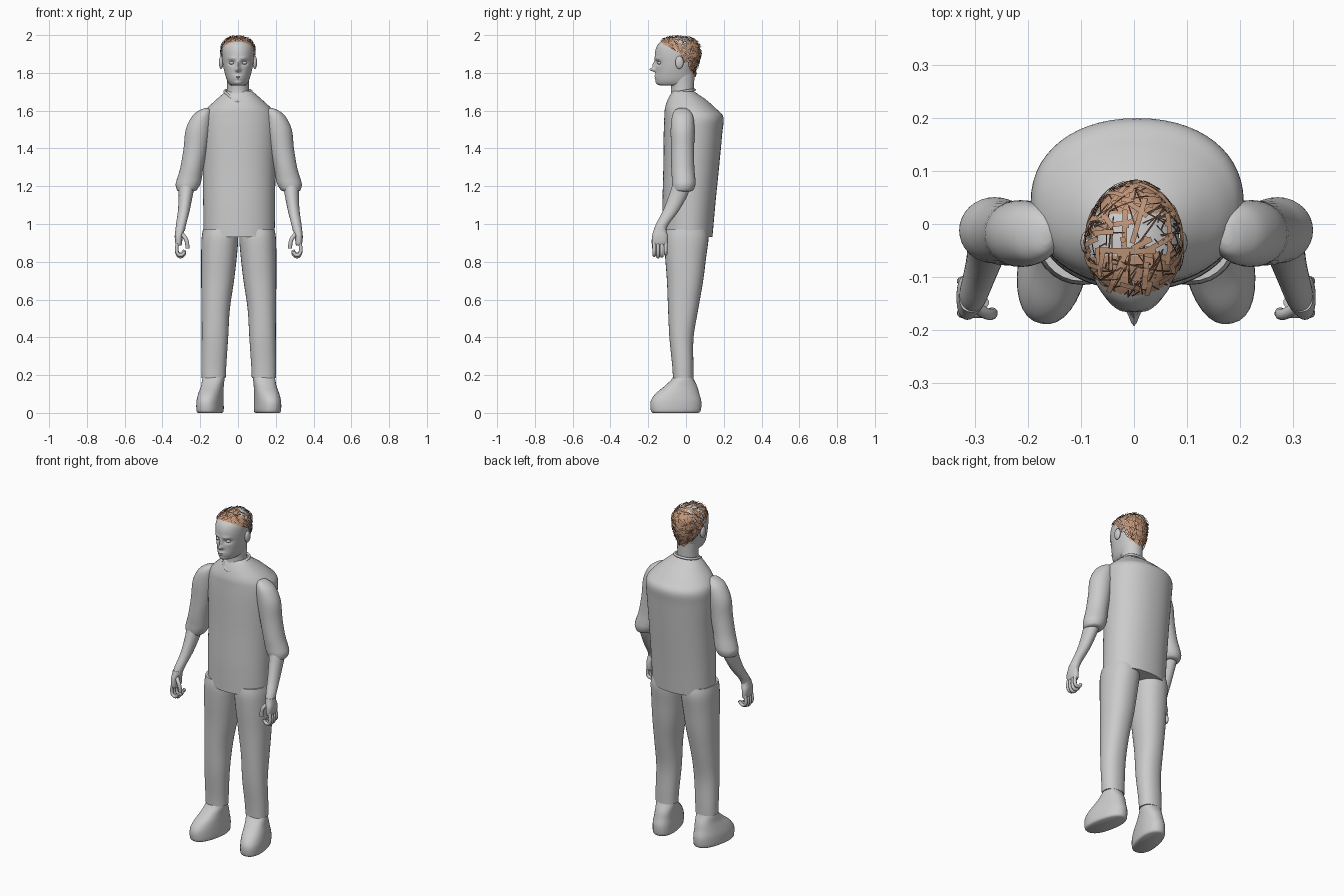
import bpy, bmesh, math, random
from mathutils import Vector
from mathutils.bvhtree import BVHTree

random.seed(4)
cube = bpy.data.objects.get("Cube")
if cube:
    bpy.data.objects.remove(cube)


def material(name, rgb):
    m = bpy.data.materials.new(name)
    m.use_nodes = True
    m.diffuse_color = (*rgb, 1)
    m.node_tree.nodes["Principled BSDF"].inputs["Base Color"].default_value = (*rgb, 1)
    return m


GREY = material("plain grey", (0.6, 0.6, 0.6))
TAN = material("hair tan", (0.52, 0.3, 0.19))
BROWN = material("hair dark brown", (0.1, 0.05, 0.03))


def finish(name, bm, mats=(GREY,), smooth=True):
    me = bpy.data.meshes.new(name)
    bm.to_mesh(me)
    bm.free()
    for m in mats:
        me.materials.append(m)
    for p in me.polygons:
        p.use_smooth = smooth
    ob = bpy.data.objects.new(name, me)
    bpy.context.collection.objects.link(ob)
    if smooth:
        bpy.ops.object.select_all(action="DESELECT")
        ob.select_set(True)
        bpy.context.view_layer.objects.active = ob
        bpy.ops.object.shade_smooth_by_angle(angle=math.radians(50))
    return ob


def resample(rings, steps):
    """Catmull-Rom interpolation through the ring tuples."""
    out = []
    for i in range(len(rings) - 1):
        quad = [rings[max(0, min(len(rings) - 1, i + k))] for k in (-1, 0, 1, 2)]
        for s in range(steps):
            t = s / steps
            out.append([b + 0.5 * t * (c - a + t * (2*a - 5*b + 4*c - d + t * (3*(b - c) + d - a)))
                        for a, b, c, d in zip(*quad)])
    return out + [list(rings[-1])]


def loft(rings, sides=32, steps=4, power=2.0, turn=0.0, side=1, shift=0.0):
    """Skin horizontal rings (x, y, z, rx, ry); side = -1 gives the mirror image."""
    bm, loops = bmesh.new(), []
    for x, y, z, rx, ry in resample(rings, steps):
        loop = []
        for k in range(sides):
            a = math.tau * k / sides
            c, s = math.cos(a), math.sin(a)
            u = rx * math.copysign(abs(c) ** (2 / power), c)
            v = ry * math.copysign(abs(s) ** (2 / power), s)
            px = x + u * math.cos(turn) - v * math.sin(turn)
            py = y + u * math.sin(turn) + v * math.cos(turn)
            loop.append(bm.verts.new((side * px + shift, py, z)))
        loops.append(loop)
    for lo, hi in zip(loops, loops[1:]):
        for k in range(sides):
            j = (k + 1) % sides
            bm.faces.new((lo[k], lo[j], hi[j], hi[k]))
    bm.faces.new(loops[0])
    bm.faces.new(loops[-1])
    bmesh.ops.recalc_face_normals(bm, faces=bm.faces)
    return bm


def spans(rows, x=0.0):
    """Turn (z, half width, front y, back y) rows into rings."""
    return [(x, (f + b) / 2, z, w, (b - f) / 2) for z, w, f, b in rows]


def ellipsoid(name, centre, radii):
    bm = bmesh.new()
    bmesh.ops.create_uvsphere(bm, u_segments=20, v_segments=12, radius=1)
    for v in bm.verts:
        v.co = Vector(c + r * p for c, r, p in zip(centre, radii, v.co))
    return finish(name, bm)


def tube(name, points, radius, cyclic=False):
    cu = bpy.data.curves.new(name, "CURVE")
    cu.dimensions = "3D"
    cu.bevel_depth, cu.bevel_resolution, cu.use_fill_caps = radius, 3, True
    sp = cu.splines.new("NURBS")
    sp.points.add(len(points) - 1)
    for p, co in zip(sp.points, points):
        p.co = (*co, 1)
    sp.use_cyclic_u, sp.use_endpoint_u, sp.order_u = cyclic, not cyclic, 3
    cu.materials.append(GREY)
    ob = bpy.data.objects.new(name, cu)
    bpy.context.collection.objects.link(ob)


# Shirt body, neck and collar
finish("shirt_body", loft(spans([
    (0.93, .188, -.125, .14), (1.1, .19, -.125, .155), (1.3, .193, -.12, .175),
    (1.48, .2, -.118, .192), (1.565, .198, -.115, .198), (1.61, .172, -.112, .16),
    (1.655, .125, -.098, .11), (1.69, .085, -.08, .06), (1.705, .065, -.068, .04)], .006),
    sides=56, steps=6, power=2.15))
finish("neck", loft(spans([(1.6, .08, -.1, .03), (1.66, .066, -.088, .04),
                           (1.71, .057, -.078, .042), (1.8, .06, -.09, .045)])))
tube("collar", [(.075, 0, 1.705), (.06, -.065, 1.69), (0, -.105, 1.635), (-.06, -.065, 1.69),
                (-.075, 0, 1.705), (-.045, .045, 1.71), (.045, .045, 1.71)], .007, True)

# Head, with the face pushed in and out by soft bumps (x, z, x size, z size, depth)
head = loft(spans([
    (1.733, .03, -.13, -.02), (1.74, .046, -.15, .03), (1.765, .06, -.16, .042),
    (1.81, .073, -.16, .05), (1.85, .081, -.162, .064), (1.9, .086, -.165, .074),
    (1.94, .084, -.155, .072), (1.967, .068, -.132, .052), (1.984, .042, -.1, .02),
    (1.99, .012, -.06, -.02)]), sides=96, steps=8)
BUMPS = [(0, 1.817, .012, .011, .03), (0, 1.842, .009, .02, .016), (.03, 1.877, .022, .009, .006),
         (.033, 1.853, .017, .012, -.014), (0, 1.777, .022, .011, .009),
         (0, 1.776, .02, .003, -.007), (0, 1.747, .022, .011, .005)]
for v in head.verts:
    if v.co.y < -.08:
        for bx, bz, wx, wz, depth in BUMPS:
            v.co.y -= depth * math.exp(-((abs(v.co.x) - bx) / wx) ** 2 - ((v.co.z - bz) / wz) ** 2)

CENTRE = Vector((0, -.04, 1.87))


def in_hair(d):
    return d.z > .35 - (.5 if d.y < 0 else 1.5) * d.y


# Scalp patches at the fringe and the back, bare band across the crown
for f in head.faces:
    c = f.calc_center_median()
    if in_hair((c - CENTRE).normalized()) and abs(c.y + .02) > .04:
        f.material_index = 1
scalp = BVHTree.FromBMesh(head)
finish("head", head, (GREY, TAN))

# Short crossing hair strands laid over the scalp
hair = bmesh.new()
count = 0
while count < 420:
    d = Vector([random.gauss(0, 1) for _ in range(3)]).normalized()
    if not in_hair(d):
        continue
    flow = Vector((random.gauss(0, .6), random.gauss(0, .6), random.gauss(-.5, .5)))
    lift = random.uniform(.003, .01)
    width = random.choice((.0012, .0016, .005))
    pairs = []
    for k in range(5):
        ray = (d + flow * .13 * k).normalized()
        hit, normal, _, _ = scalp.ray_cast(CENTRE, ray)
        if hit is None or not in_hair(ray):
            break
        across = ray.cross(flow).normalized() * width
        p = hit + ray * lift
        p.z = min(p.z, 1.999)
        pairs.append([hair.verts.new(p + across), hair.verts.new(p - across)])
    for (a, b), (c, e) in zip(pairs, pairs[1:]):
        hair.faces.new((a, b, e, c)).material_index = 0 if width > .003 else 1
    count += 1
finish("hair_strands", hair, (TAN, BROWN), smooth=False)

# Paired parts
for side, word in ((1, "left"), (-1, "right")):
    def pair(name, rings, **kw):
        finish(f"{word}_{name}", loft(rings, side=side, shift=.004, **kw))

    ellipsoid(f"{word}_eye", (side * .033, -.139, 1.853), (.014, .013, .009))
    ellipsoid(f"{word}_ear", (side * .089, -.035, 1.855), (.012, .022, .034))

    pair("trouser_leg", [
        (.133, -.015, .185, .064, .054), (.132, -.017, .25, .066, .056),
        (.126, -.024, .4, .07, .064), (.122, -.015, .55, .075, .08),
        (.112, -.005, .7, .087, .096), (.105, -.002, .82, .094, .108),
        (.1, .002, .92, .097, .117), (.1, .002, .97, .09, .11)], power=2.2)
    pair("shoe", [
        (.152, -.055, 0, .058, .122), (.152, -.054, .012, .066, .134),
        (.152, -.053, .06, .066, .136), (.148, -.046, .1, .062, .118),
        (.14, -.028, .14, .058, .088), (.135, -.018, .175, .058, .06),
        (.133, -.015, .2, .054, .046)], power=2.3, turn=.2)

    pair("sleeve", [
        (.278, -.018, 1.172, .036, .038), (.275, -.015, 1.18, .052, .054),
        (.269, -.012, 1.21, .065, .062), (.26, -.013, 1.245, .065, .062),
        (.248, -.017, 1.3, .061, .061), (.229, -.018, 1.4, .063, .061),
        (.215, -.018, 1.5, .066, .063), (.195, -.018, 1.57, .052, .056),
        (.178, -.02, 1.602, .03, .038), (.17, -.02, 1.613, .01, .018)])
    pair("forearm", [
        (.31, -.138, .965, .025, .032), (.305, -.125, 1.0, .027, .034),
        (.291, -.08, 1.07, .031, .042), (.281, -.042, 1.15, .037, .049),
        (.275, -.018, 1.22, .045, .05)])
    pair("palm", [
        (.316, -.138, .885, .012, .036), (.318, -.138, .9, .018, .042),
        (.318, -.138, .935, .021, .042), (.312, -.138, .965, .024, .034),
        (.31, -.136, .985, .024, .03)], power=2.4)

    # Curled fingers and thumb
    x0 = .004
    for i, name in enumerate(("index", "middle", "ring", "little")):
        y, drop = -.168 + i * .02, (.008, 0, .004, .014)[i]
        path = [(.322, y, .905), (.332, y, .868), (.322, y, .828 + drop),
                (.296, y, .826 + drop), (.286, y, .848 + drop)]
        tube(f"{word}_{name}_finger", [(side * a + x0, b, c) for a, b, c in path], .0095)
    path = [(.31, -.15, .955), (.288, -.168, .935), (.272, -.172, .905), (.272, -.168, .872)]
    tube(f"{word}_thumb", [(side * a + x0, b, c) for a, b, c in path], .011)
